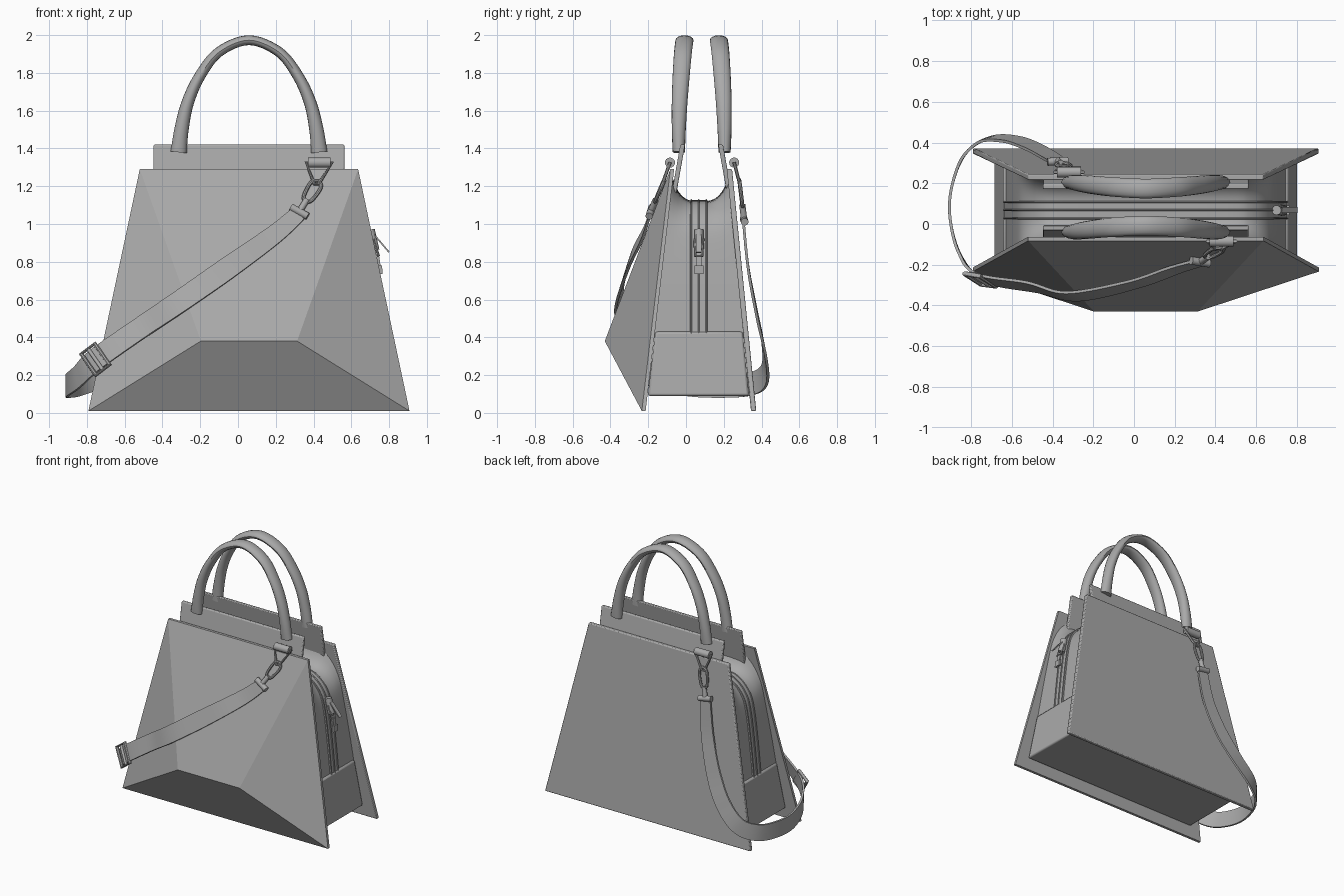
import bpy, bmesh, math
from mathutils import Vector

old = bpy.data.objects.get("Cube")
if old:
    bpy.data.objects.remove(old, do_unlink=True)

grey = bpy.data.materials.new("grey leather")
grey.use_nodes = True
grey.diffuse_color = (0.4, 0.4, 0.4, 1)
grey.node_tree.nodes["Principled BSDF"].inputs["Base Color"].default_value = (0.4, 0.4, 0.4, 1)

CX = 0.058      # middle of the bag in x
CY = 0.083      # middle between the two handles in y


def finish(name, bm, smooth=True, bevel=0.0):
    bmesh.ops.recalc_face_normals(bm, faces=bm.faces)
    mesh = bpy.data.meshes.new(name)
    bm.to_mesh(mesh)
    bm.free()
    mesh.materials.append(grey)
    ob = bpy.data.objects.new(name, mesh)
    bpy.context.collection.objects.link(ob)
    if bevel:
        mod = ob.modifiers.new("soft edges", "BEVEL")
        mod.width, mod.segments = bevel, 2
    if smooth:
        bpy.ops.object.select_all(action="DESELECT")
        ob.select_set(True)
        bpy.context.view_layer.objects.active = ob
        bpy.ops.object.shade_smooth_by_angle(angle=math.radians(35))
    return ob


def loft(name, rings, closed=False, ring_closed=True, caps=True, **kw):
    bm = bmesh.new()
    vs = [[bm.verts.new(p) for p in r] for r in rings]
    n = len(vs[0])
    pairs = list(zip(vs, vs[1:])) + ([(vs[-1], vs[0])] if closed else [])
    for a, b in pairs:
        for i in range(n if ring_closed else n - 1):
            j = (i + 1) % n
            bm.faces.new((a[i], a[j], b[j], b[i]))
    if caps and not closed:
        bm.faces.new(vs[0])
        bm.faces.new(vs[-1])
    return finish(name, bm, **kw)


def spline(pts, steps=6):
    """Smooth path through points of any dimension."""
    p = [pts[0]] + list(pts) + [pts[-1]]
    out = []
    for a, b, c, d in zip(p, p[1:], p[2:], p[3:]):
        for k in range(steps):
            t = k / steps
            out.append([0.5 * (2 * B + (C - A) * t + (2 * A - 5 * B + 4 * C - D) * t * t
                               + (3 * B - A - 3 * C + D) * t ** 3) for A, B, C, D in zip(a, b, c, d)])
    return out + [list(pts[-1])]


def sweep(name, path, section, closed=False):
    """Path rows are x, y, z and the outward direction; section gives (across, outward) offsets."""
    pos = [Vector(r[:3]) for r in path]
    rings = []
    n = len(pos)
    for i, p in enumerate(pos):
        nxt, prv = (pos[(i + 1) % n], pos[i - 1]) if closed else (pos[min(i + 1, n - 1)], pos[max(i - 1, 0)])
        tan = (nxt - prv).normalized()
        side = tan.cross(Vector(path[i][3:6])).normalized()
        out = side.cross(tan)
        rings.append([p + side * a + out * b for a, b in section(i / (n - 1))])
    return loft(name, rings, closed=closed)


def flat(w, t):
    return lambda f: [(-w / 2, -t / 2), (w / 2, -t / 2), (w / 2, t / 2), (-w / 2, t / 2)]


def oval(a, b, n=14):
    return lambda f: [(a * math.cos(k * math.tau / n), b * math.sin(k * math.tau / n)) for k in range(n)]


def wire_loop(name, pts, out, r, steps=1):
    """Closed metal loop through the given points."""
    ring = [tuple(p) + tuple(out) for p in pts]
    if steps > 1:
        ring = spline(ring + ring[:1], steps)[:-1]
    return sweep(name, ring, oval(r, r, 8), closed=True)


def rod(name, a, b, r, out=(0.3, -1, 0.2)):
    return sweep(name, [tuple(a) + out, tuple(b) + out], oval(r, r, 12))


def front_y(z):
    return -0.215 + 0.118 * z


def back_y(z):
    return 0.345 - 0.1 * z


def slab(name, z0, z1, half0, half1, y0, y1, thick, bevel=0.006):
    rings = []
    for z, h, y in ((z0, half0, y0), (z1, half1, y1)):
        rings.append([(CX - h, y, z), (CX + h, y, z), (CX + h, y + thick, z), (CX - h, y + thick, z)])
    return loft(name, rings, smooth=True, bevel=bevel)


# Faceted front panel, built as one closed solid
def half_w(z):
    return 0.85 - 0.272 * (z - 0.01) / 1.28


bm = bmesh.new()
v = {}
for s, tag in ((-1, "l"), (1, "r")):
    for key, z, dy in (("bot", 0.01, -0.02), ("side", 0.11, -0.02), ("top", 1.29, -0.02),
                       ("inbot", 0.01, 0), ("inside", 0.11, 0), ("intop", 1.29, 0)):
        v[key + tag] = bm.verts.new((CX + s * half_w(z), front_y(z) + dy, z))
    v["ridge" + tag] = bm.verts.new((CX + s * 0.255, -0.43, 0.38))
for names in ("topl topr ridger ridgel", "botl botr ridger ridgel", "topl topr intopr intopl",
              "botl botr inbotr inbotl", "intopl intopr insider insidel", "insidel insider inbotr inbotl"):
    bm.faces.new([v[k] for k in names.split()])
for t in "lr":
    for names in ("top ridge side", "side ridge bot", "top side inside intop", "side bot inbot inside"):
        bm.faces.new([v[k + t] for k in names.split()])
finish("front_panel", bm, smooth=False)

# Flat back panel and the two collars under the handles
slab("back_panel", 0.01, 1.29, half_w(0.01), half_w(1.29), back_y(0.01), back_y(1.29), 0.028)
slab("front_collar", 1.15, 1.42, 0.505, 0.505, -0.078, -0.03, 0.025)
slab("back_collar", 1.15, 1.42, 0.505, 0.505, 2 * CY + 0.053, 2 * CY + 0.005, 0.025)

# Lower gusset box
rings = []
for z, h in ((0.09, 0.745), (0.43, 0.70)):
    a, b = front_y(z) + 0.002, back_y(z) - 0.002
    rings.append([(CX - h, a, z), (CX + h, a, z), (CX + h, b, z), (CX - h, b, z)])
loft("lower_gusset", rings, bevel=0.012)

# Soft upper body: rounded outline carried from front to back, sagging along the middle
half = spline([(0.69, 0.40), (0.665, 0.65), (0.635, 0.88), (0.60, 1.0), (0.52, 1.085), (0.40, 1.115), (0.0, 1.12)], 4)
outline = [(CX + x, z) for x, z in half] + [(CX - x, z) for x, z in half[-2::-1]]
rings = []
for k in range(17):
    t = k / 16
    u = abs(2 * t - 1)
    ring = []
    for x, z in outline:
        up = max(0.0, min(1.0, (z - 0.85) / 0.25))
        zz = z + 0.12 * u ** 3 * up
        ring.append((x, front_y(zz) + t * (back_y(zz) - front_y(zz)), zz))
    rings.append(ring)
loft("soft_body", rings)

# Zip tape with two raised rails over the sides and top
zip_path = []
for i, (x, z) in enumerate(outline):
    a, b = outline[max(i - 1, 0)], outline[min(i + 1, len(outline) - 1)]
    n = Vector((b[1] - a[1], 0, a[0] - b[0])).normalized()
    zip_path.append((x, 0.068, z, n.x, 0, n.z))
sweep("zip_tape", zip_path, flat(0.085, 0.012))
for name, dy in (("front_zip_rail", -0.04), ("zip_teeth", 0.0), ("back_zip_rail", 0.04)):
    sweep(name, [(p[0], p[1] + dy) + tuple(p[2:]) for p in zip_path], oval(0.006, 0.012, 8))

# Zip slider and hanging pull
rod("zip_slider", (0.70, 0.068, 0.97), (0.725, 0.068, 0.86), 0.024, (1, 0, 0.2))
wire_loop("zip_ring", [(0.715, 0.045, 0.92), (0.715, 0.091, 0.92), (0.745, 0.085, 0.83), (0.745, 0.05, 0.83)],
          (1, 0, 0.3), 0.007)
sweep("zip_pull", [(0.738, 0.068, 0.85, 1, 0, 0.2), (0.755, 0.068, 0.74, 1, 0, 0.2)], flat(0.03, 0.012))
sweep("zip_pull_end", [(0.755, 0.068, 0.78, 1, 0, 0.2), (0.757, 0.068, 0.735, 1, 0, 0.2)], flat(0.048, 0.016))
sweep("raised_zip_pull", [(0.72, 0.068, 0.945, 1, 0, 1), (0.80, 0.068, 0.85, 1, 0, 1)], flat(0.03, 0.008))

# Carrying handles
arch = [(0.372, -0.038, 1.38), (0.357, -0.038, 1.5), (0.325, -0.034, 1.64), (0.262, -0.026, 1.78),
        (0.16, -0.016, 1.91), (0, -0.008, 1.973)]
arch = [(-x, y, z) for x, y, z in arch] + [(x, y, z) for x, y, z in arch[-2::-1]]


def handle_section(f):
    top = math.sin(math.pi * f)
    return oval(0.032 + 0.016 * top, 0.043 - 0.017 * top, 16)(f)


for name, flip in (("front_handle", False), ("back_handle", True)):
    pts = [(CX + x, 2 * CY - y if flip else y, z, x, 0, z - 1.4) for x, y, z in arch]
    sweep(name, spline(pts), handle_section)

# Shoulder strap from the front clip round the right side to the back clip
strap = [(0.32, -0.19, 1.055, 0, -1, 0.25), (0.2, -0.225, 0.95, 0, -1, 0.25), (0.0, -0.295, 0.805, 0, -1, 0.25),
         (-0.3, -0.355, 0.595, -0.25, -1, 0.22), (-0.5, -0.31, 0.46, -0.5, -1, 0.2),
         (-0.75, -0.265, 0.285, -0.6, -1, 0.1), (-0.85, -0.16, 0.19, -1, -0.6, 0),
         (-0.9, 0.0, 0.15, -1, -0.15, 0), (-0.9, 0.16, 0.14, -1, 0.2, 0), (-0.84, 0.33, 0.15, -1, 0.8, 0),
         (-0.73, 0.415, 0.2, -0.4, 1, 0), (-0.6, 0.415, 0.33, -0.1, 1, 0.1), (-0.49, 0.375, 0.52, 0, 1, 0.1),
         (-0.41, 0.33, 0.76, 0, 1, 0.1), (-0.375, 0.305, 1.0, 0, 1, 0.1)]
sweep("shoulder_strap", spline(strap, 8), lambda f: flat(0.085 + 0.035 * min(1, 6 * f, 6 * (1 - f)), 0.014)(f))

# Sliding strap buckle
c = Vector((-0.755, -0.275, 0.283))
along = Vector((0.72, -0.1, 0.55)).normalized()
out = Vector((-0.5, -1, 0.1)).normalized()
across = along.cross(out).normalized()
wire_loop("strap_buckle", [c + across * a * 0.073 + along * b * 0.045
                           for a, b in ((-1, -1), (1, -1), (1, 1), (-1, 1))], out, 0.013)
rod("strap_buckle_bar", c - across * 0.07, c + across * 0.07, 0.01)


# Metal fittings: bar, triangular ring, snap hook and strap ferrule
def fittings(side, bar, hook, end, out):
    bar, hook, end, out = Vector(bar), Vector(hook), Vector(end), Vector(out)
    x = Vector((0.07, 0, 0))
    rod(side + "_ring_bar", bar - x * 0.85, bar + x * 0.85, 0.027)
    wire_loop(side + "_triangle_ring", [bar - x, bar + x, hook + x * 0.15, hook - x * 0.15], out, 0.009)
    d = (end - hook).normalized()
    s = d.cross(out).normalized() * 0.03
    a, b = hook - d * 0.025, hook + (end - hook) * 0.62
    wire_loop(side + "_snap_hook", [a, a + d * 0.03 + s, b - d * 0.02 + s * 0.8, b, b - d * 0.02 - s * 0.8,
                                    a + d * 0.03 - s], out, 0.01, steps=4)
    rod(side + "_hook_swivel", b - d * 0.01, end, 0.017)
    rod(side + "_strap_ferrule", end - s * 1.7, end + s * 1.7, 0.02, tuple(out))


fittings("front", (0.43, -0.085, 1.325), (0.415, -0.125, 1.21), (0.325, -0.187, 1.065), (0, -1, 0.3))
fittings("back", (-0.32, 0.255, 1.325), (-0.34, 0.285, 1.21), (-0.375, 0.308, 1.02), (0, 1, 0.3))
